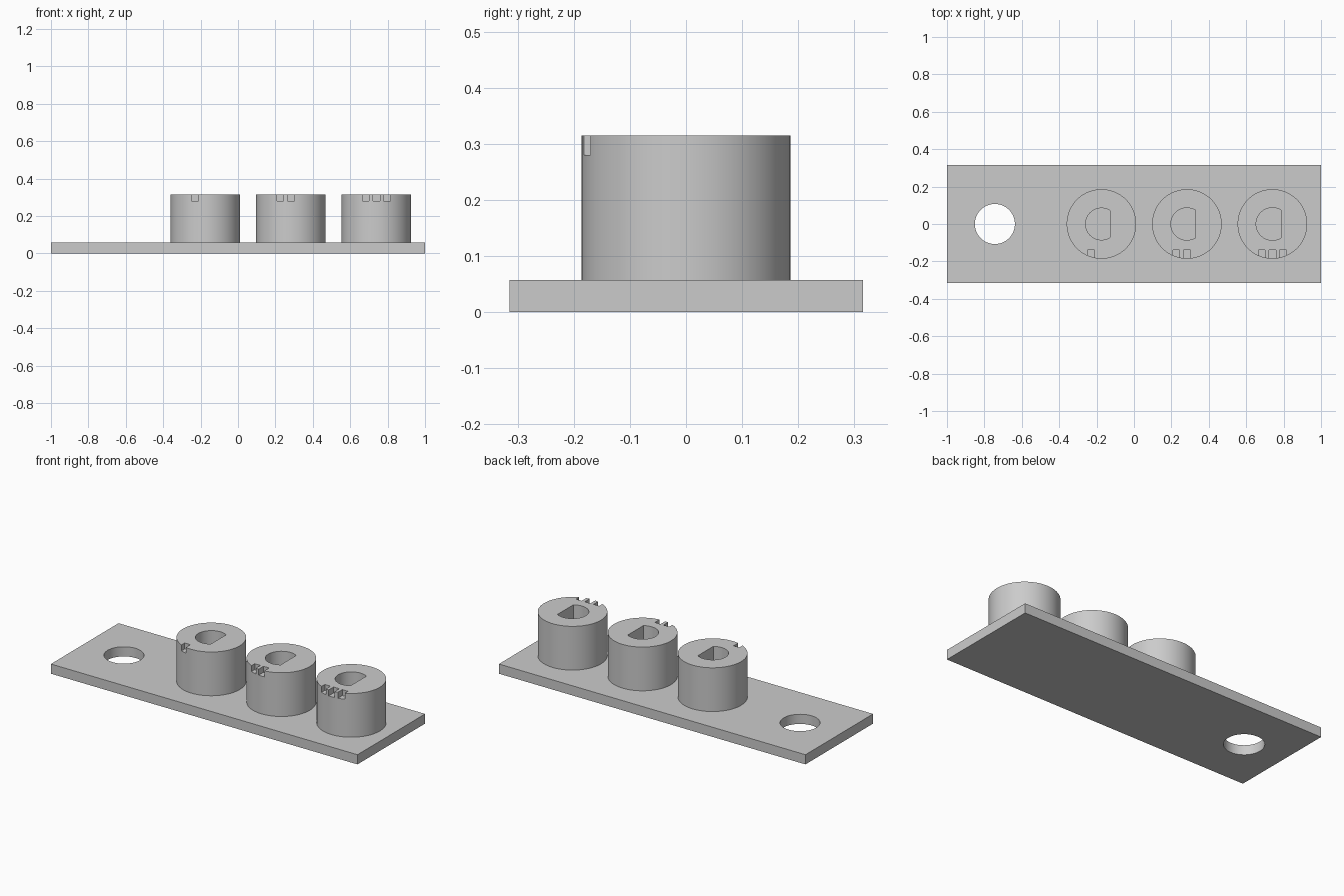
import bpy, bmesh, math

if "Cube" in bpy.data.objects:
    bpy.data.objects.remove(bpy.data.objects["Cube"])

PLATE_TOP, HUB_TOP = 0.057, 0.315
HUB_R, PITCH = 0.186, 0.057
SEGMENTS = 96

grey = bpy.data.materials.new("plain grey")
grey.use_nodes = True
colour = (0.6, 0.6, 0.6, 1)
grey.diffuse_color = colour
grey.node_tree.nodes["Principled BSDF"].inputs["Base Color"].default_value = colour


def prism(name, outline, z0, z1):
    """Extrude a closed xy outline from z0 to z1."""
    bm = bmesh.new()
    face = bm.faces.new([bm.verts.new((x, y, z0)) for x, y in outline])
    out = bmesh.ops.extrude_face_region(bm, geom=[face])
    top = [v for v in out["geom"] if isinstance(v, bmesh.types.BMVert)]
    bmesh.ops.translate(bm, verts=top, vec=(0, 0, z1 - z0))
    bmesh.ops.recalc_face_normals(bm, faces=bm.faces)
    mesh = bpy.data.meshes.new(name)
    bm.to_mesh(mesh)
    bm.free()
    mesh.materials.append(grey)
    obj = bpy.data.objects.new(name, mesh)
    bpy.context.collection.objects.link(obj)
    return obj


def rect(x0, x1, y0, y1):
    return [(x0, y0), (x1, y0), (x1, y1), (x0, y1)]


def arc(cx, r, start=0.0, end=2 * math.pi, closed=True):
    n = SEGMENTS if closed else SEGMENTS + 1
    angles = [start + (end - start) * i / SEGMENTS for i in range(n)]
    return [(cx + r * math.cos(a), r * math.sin(a)) for a in angles]


def cut(obj, cutters):
    """Subtract the cutters, then remove them."""
    bpy.context.view_layer.objects.active = obj
    for cutter in cutters:
        mod = obj.modifiers.new("cut", 'BOOLEAN')
        mod.operation, mod.solver, mod.object = 'DIFFERENCE', 'EXACT', cutter
        bpy.ops.object.modifier_apply(modifier=mod.name)
        bpy.data.objects.remove(cutter)


def smooth(obj):
    bpy.ops.object.select_all(action='DESELECT')
    obj.select_set(True)
    bpy.context.view_layer.objects.active = obj
    bpy.ops.object.shade_smooth_by_angle(angle=math.radians(30))


# Base plate with a round hole at one end
plate = prism("base_plate", rect(-1, 1, -0.315, 0.315), 0, PLATE_TOP)
cut(plate, [prism("hole_cutter", arc(-0.744, 0.107), -0.1, 0.2)])
smooth(plate)

# Three hubs with D-shaped bores, marked by one, two and three rim notches
for count, (cx, bore_r) in enumerate([(-0.174, 0.085), (0.283, 0.086), (0.74, 0.087)], 1):
    hub = prism(f"hub_{count}", arc(cx, HUB_R), PLATE_TOP, HUB_TOP)
    half = math.acos(0.046 / bore_r)
    bore = arc(cx, bore_r, half, 2 * math.pi - half, closed=False)
    cutters = [prism("bore_cutter", bore, 0, 0.4)]
    for i in range(count):
        x = cx + PITCH * (i - 1)
        notch = rect(x - 0.0185, x + 0.0185, -0.25, -0.14)
        cutters.append(prism("notch_cutter", notch, HUB_TOP - 0.035, 0.4))
    cut(hub, cutters)
    smooth(hub)
